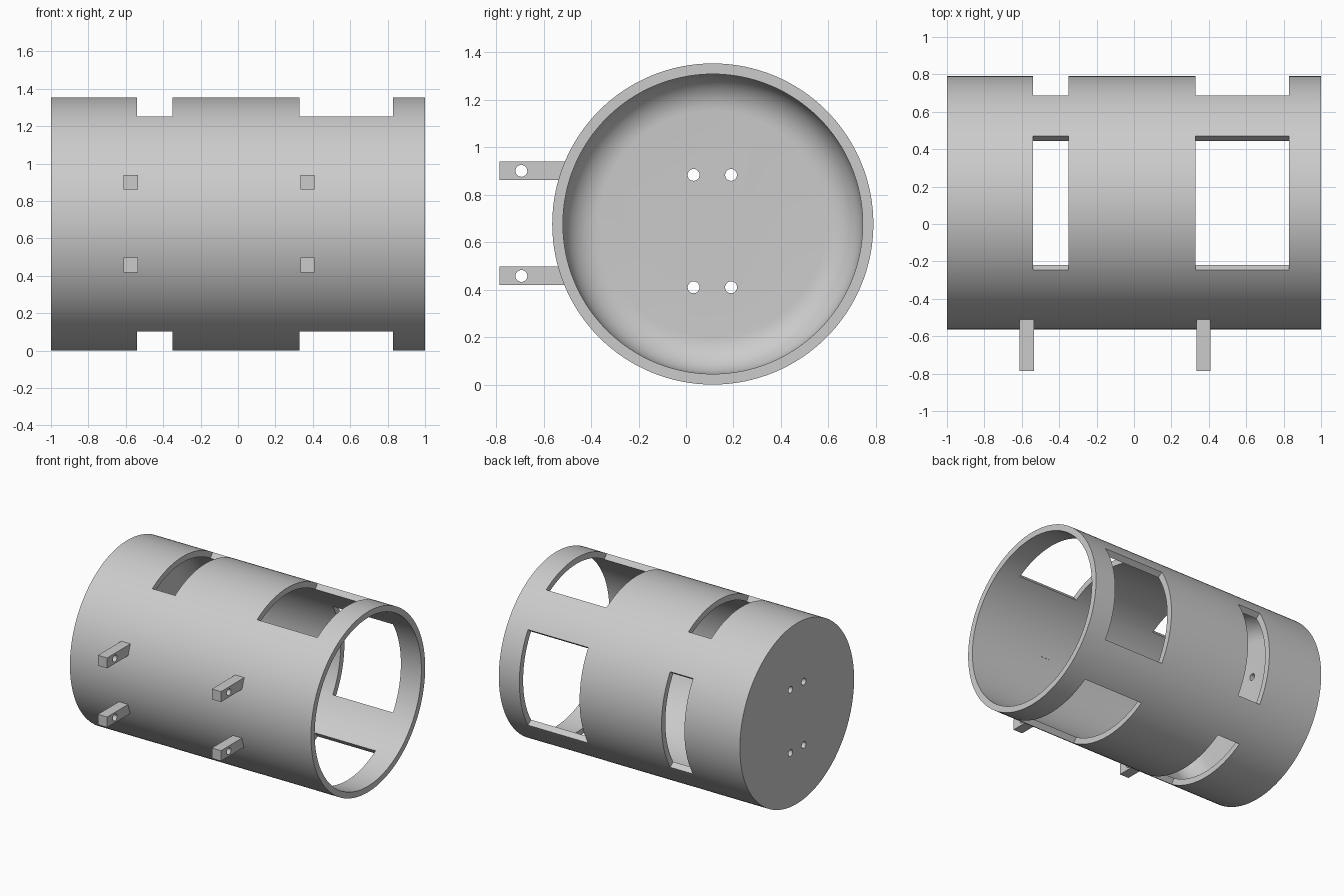
import bpy
import bmesh
from math import sin, cos, pi, radians
from mathutils import Matrix, Vector

cube = bpy.data.objects.get("Cube")
if cube:
    bpy.data.objects.remove(cube, do_unlink=True)

CY, CZ = 0.113, 0.677          # tube axis
R_OUT, R_IN = 0.677, 0.632
FLOOR, FILLET = -0.89, 0.155   # inner floor of the closed end

grey = bpy.data.materials.new("plain grey")
grey.use_nodes = True
grey.diffuse_color = (0.6, 0.6, 0.6, 1)
grey.node_tree.nodes["Principled BSDF"].inputs["Base Color"].default_value = (0.6, 0.6, 0.6, 1)


def add_object(name, bm):
    bmesh.ops.recalc_face_normals(bm, faces=bm.faces[:])
    mesh = bpy.data.meshes.new(name)
    bm.to_mesh(mesh)
    bm.free()
    mesh.materials.append(grey)
    obj = bpy.data.objects.new(name, mesh)
    bpy.context.collection.objects.link(obj)
    return obj


def lathe(name, profile, steps=128):
    """Spin (x, radius) points about the tube axis and cap both ends."""
    bm = bmesh.new()
    rings = [[bm.verts.new((x, CY + r * cos(2 * pi * i / steps), CZ + r * sin(2 * pi * i / steps)))
              for i in range(steps)] for x, r in profile]
    for a, b in zip(rings, rings[1:]):
        for i in range(steps):
            j = (i + 1) % steps
            bm.faces.new((a[i], a[j], b[j], b[i]))
    bm.faces.new(rings[0])
    bm.faces.new(rings[-1])
    return add_object(name, bm)


def wedge(name, x0, x1, angle, half=radians(33.6)):
    """Prism with its tip on the axis, for a window with radial sides."""
    bm = bmesh.new()
    ends = []
    for x in (x0, x1):
        ends.append([bm.verts.new((x, CY + r * cos(a), CZ + r * sin(a)))
                     for r, a in ((0.1, angle), (1, angle - half), (1, angle + half))])
    for i in range(3):
        j = (i + 1) % 3
        bm.faces.new((ends[0][i], ends[0][j], ends[1][j], ends[1][i]))
    for end in ends:
        bm.faces.new(end)
    return add_object(name, bm)


def drill(name, centre, length, radius=0.025):
    bm = bmesh.new()
    bmesh.ops.create_cone(bm, cap_ends=True, segments=32, radius1=radius, radius2=radius, depth=length,
                          matrix=Matrix.Translation(centre) @ Matrix.Rotation(pi / 2, 4, 'Y'))
    return add_object(name, bm)


def box(name, low, high):
    bm = bmesh.new()
    low, high = Vector(low), Vector(high)
    bmesh.ops.create_cube(bm, size=1, matrix=Matrix.Translation((low + high) / 2)
                          @ Matrix.Diagonal((high - low).to_4d()))
    return add_object(name, bm)


def select_only(obj):
    bpy.ops.object.select_all(action='DESELECT')
    obj.select_set(True)
    bpy.context.view_layer.objects.active = obj


def cut(obj, cutter):
    mod = obj.modifiers.new("cut", 'BOOLEAN')
    mod.operation = 'DIFFERENCE'
    mod.solver = 'EXACT'
    mod.object = cutter
    select_only(obj)
    bpy.ops.object.modifier_apply(modifier=mod.name)
    bpy.data.objects.remove(cutter, do_unlink=True)


def smooth(obj):
    select_only(obj)
    bpy.ops.object.shade_smooth_by_angle(angle=radians(30))


# Tube closed at one end, with a rounded inner corner
fillet = [(FLOOR + FILLET * (1 - sin(t)), R_IN - FILLET * (1 - cos(t)))
          for t in (i * pi / 24 for i in range(13))]
tube = lathe("tube_shell", [(-1, R_OUT), (1, R_OUT), (1, R_IN)] + fillet)

# Windows on the back, top and bottom
for x0, x1 in ((-0.54, -0.35), (0.33, 0.83)):
    for angle in (0, pi / 2, -pi / 2):
        cut(tube, wedge("window_cutter", x0, x1, angle))

# Screw holes in the closed end
for y in (0.032, 0.19):
    for z in (0.41, 0.884):
        cut(tube, drill("screw_cutter", (-0.95, y, z), 0.4))
smooth(tube)

# Drilled pegs on the front
for side, x in (("right", -0.573), ("left", 0.372)):
    for level, z in (("lower", 0.458), ("upper", 0.901)):
        peg = box(f"{level}_{side}_peg", (x - 0.038, -0.787, z - 0.039), (x + 0.038, -0.49, z + 0.039))
        cut(peg, drill("peg_cutter", (x, -0.694, z), 0.3))
        smooth(peg)
